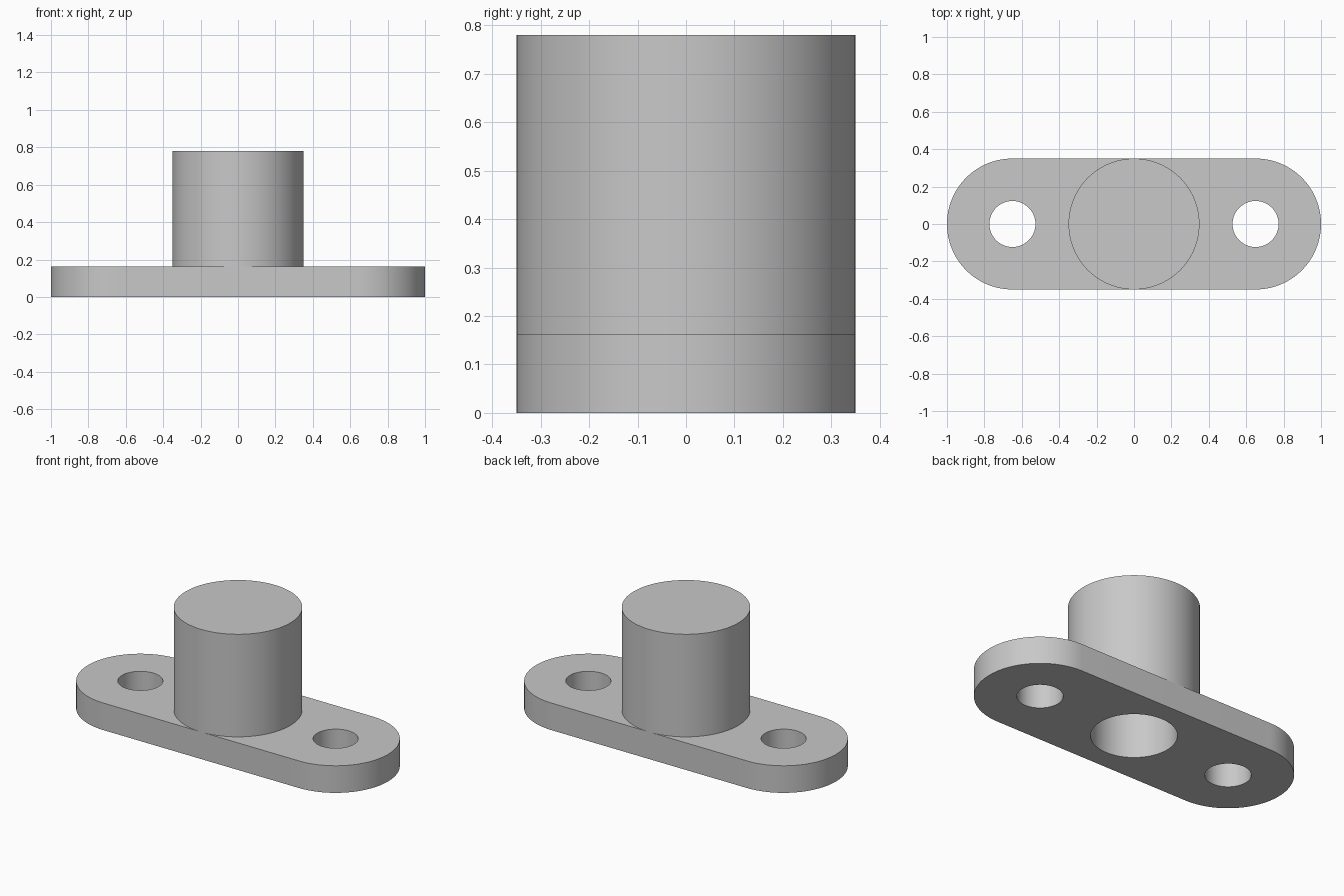
import bpy
import bmesh
from math import cos, sin, pi, radians

cube = bpy.data.objects.get("Cube")
if cube:
    bpy.data.objects.remove(cube, do_unlink=True)

HALF_WIDTH = 0.35      # plate end radius and boss radius
HOLE_X = 0.65
HOLE_R = 0.123
BORE_R = 0.23
PLATE_H = 0.163
BORE_TOP = 0.62
TOTAL_H = 0.78
SEGMENTS = 96

grey = bpy.data.materials.new("plain grey")
grey.use_nodes = True
colour = (0.58, 0.58, 0.58, 1)
grey.diffuse_color = colour
grey.node_tree.nodes["Principled BSDF"].inputs["Base Color"].default_value = colour


def arc(cx, radius, start, sweep, steps):
    return [(cx + radius * cos(start + sweep * i / steps),
             radius * sin(start + sweep * i / steps), 0) for i in range(steps + 1)]


def circle(cx, radius):
    return arc(cx, radius, 0, 2 * pi, SEGMENTS)[:-1]


def add_loop(bm, points):
    verts = [bm.verts.new(p) for p in points]
    return [bm.edges.new((v, verts[i - 1])) for i, v in enumerate(verts)]


def finish(bm, name):
    bmesh.ops.recalc_face_normals(bm, faces=bm.faces)
    mesh = bpy.data.meshes.new(name)
    bm.to_mesh(mesh)
    bm.free()
    mesh.materials.append(grey)
    obj = bpy.data.objects.new(name, mesh)
    bpy.context.collection.objects.link(obj)
    bpy.ops.object.select_all(action='DESELECT')
    obj.select_set(True)
    bpy.context.view_layer.objects.active = obj
    bpy.ops.object.shade_smooth_by_angle(angle=radians(30))


# Round-ended flange plate with two bolt holes and the central bore
bm = bmesh.new()
half = SEGMENTS // 2
outline = (arc(HOLE_X, HALF_WIDTH, -pi / 2, pi, half)
           + arc(-HOLE_X, HALF_WIDTH, pi / 2, pi, half))
edges = add_loop(bm, outline)
for x, radius in ((-HOLE_X, HOLE_R), (0, BORE_R), (HOLE_X, HOLE_R)):
    edges += add_loop(bm, circle(x, radius))
bmesh.ops.triangle_fill(bm, edges=edges, use_beauty=True, normal=(0, 0, 1))
raised = bmesh.ops.extrude_face_region(bm, geom=bm.faces[:], use_keep_orig=True)
bmesh.ops.translate(bm, vec=(0, 0, PLATE_H),
                    verts=[g for g in raised["geom"] if isinstance(g, bmesh.types.BMVert)])
finish(bm, "flange_plate")

# Cylindrical boss with a blind bore open at the bottom
bm = bmesh.new()
profile = [(BORE_R, BORE_TOP), (BORE_R, PLATE_H), (HALF_WIDTH, PLATE_H), (HALF_WIDTH, TOTAL_H)]
rings = [[bm.verts.new((x, y, z)) for x, y, _ in circle(0, r)] for r, z in profile]
for low, high in zip(rings, rings[1:]):
    for i in range(SEGMENTS):
        bm.faces.new((low[i - 1], low[i], high[i], high[i - 1]))
bm.faces.new(rings[0])
bm.faces.new(rings[-1])
finish(bm, "boss")
